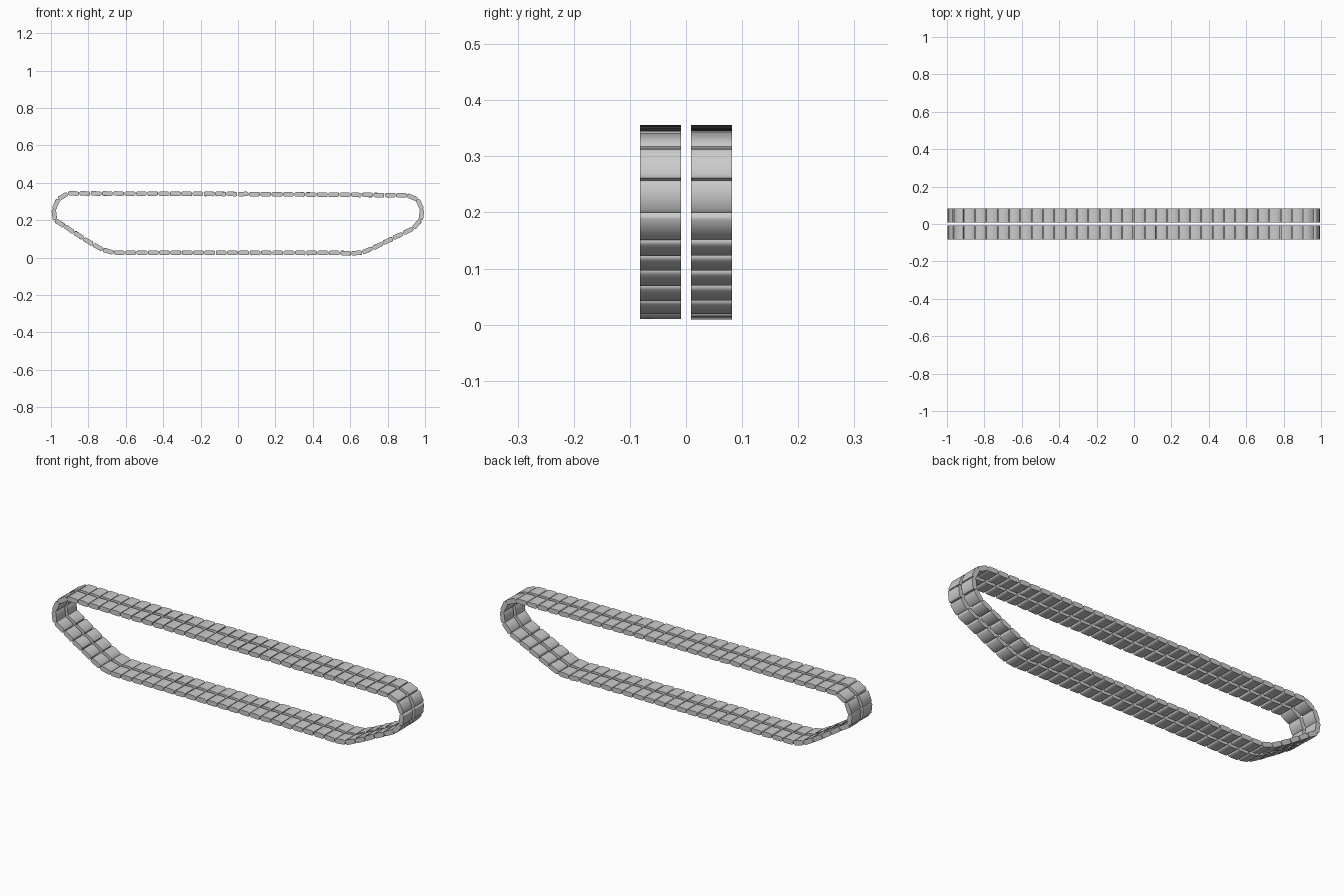
import bpy, bmesh, random
from mathutils import Vector

if "Cube" in bpy.data.objects:
    bpy.data.objects.remove(bpy.data.objects["Cube"])

random.seed(4)
LINKS = 70
PAD_LEN, PAD_T = 0.057, 0.024

# Centreline of the track loop (x, z), clockwise from the top left
PATH = [(-0.91, 0.343), (0.0, 0.340), (0.925, 0.333), (0.957, 0.313), (0.986, 0.262),
        (0.983, 0.212), (0.955, 0.165), (0.69, 0.035), (0.63, 0.017), (0.59, 0.025),
        (-0.69, 0.026), (-0.76, 0.060), (-0.985, 0.205), (-0.987, 0.255), (-0.958, 0.318)]
pts = [Vector(p) for p in PATH]
segs = list(zip(pts, pts[1:] + pts[:1]))
total = sum((b - a).length for a, b in segs)


def on_path(d):
    d %= total
    for a, b in segs:
        length = (b - a).length
        if d <= length:
            return a.lerp(b, d / length)
        d -= length
    return pts[0]


# Side profile of one pad: (along, outward), with tapered ends
L, T = PAD_LEN / 2, PAD_T / 2
PROFILE = [(-L, -T * 0.55), (-L * 0.75, -T), (L * 0.8, -T), (L, -T * 0.6),
           (L, T * 0.6), (L * 0.75, T), (-L * 0.8, T), (-L, T * 0.55)]


def track_column(name, y0, y1):
    bm = bmesh.new()
    pitch = total / LINKS
    for i in range(LINKS):
        a, b = on_path(i * pitch), on_path((i + 1) * pitch)
        mid, along = (a + b) / 2, (b - a).normalized()
        tilt = random.uniform(-0.05, 0.05)
        along = (along + Vector((-along.y, along.x)) * tilt).normalized()
        out = Vector((-along.y, along.x))
        rings = []
        for y in (y0, y1):
            ring = []
            for u, v in PROFILE:
                p = mid + along * u + out * v
                ring.append(bm.verts.new((p.x, y, p.y)))
            rings.append(ring)
        n = len(PROFILE)
        for k in range(n):
            j = (k + 1) % n
            bm.faces.new((rings[0][k], rings[0][j], rings[1][j], rings[1][k]))
        bm.faces.new(rings[0][::-1])
        bm.faces.new(rings[1])
    bmesh.ops.recalc_face_normals(bm, faces=bm.faces)
    mesh = bpy.data.meshes.new(name)
    bm.to_mesh(mesh)
    bm.free()
    obj = bpy.data.objects.new(name, mesh)
    bpy.context.collection.objects.link(obj)
    bpy.context.view_layer.objects.active = obj
    obj.select_set(True)
    bpy.ops.object.shade_smooth_by_angle(angle=0.9)
    obj.select_set(False)


# Two parallel columns of pads with a guide slot between them
track_column("front_track_pads", -0.082, -0.009)
track_column("back_track_pads", 0.009, 0.082)
